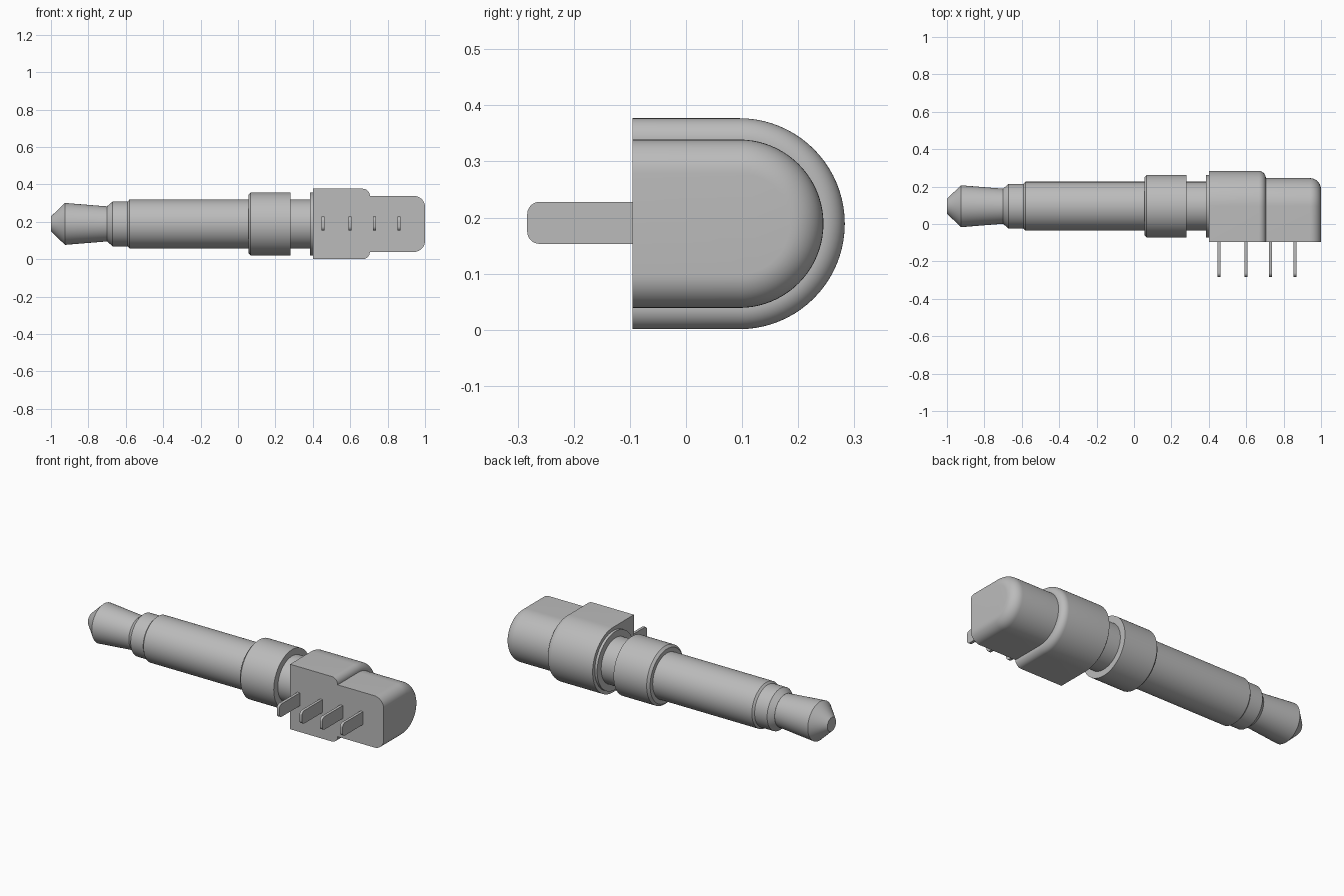
import bpy, bmesh, math
from mathutils import Matrix

cube = bpy.data.objects.get("Cube")
if cube:
    bpy.data.objects.remove(cube, do_unlink=True)

AXIS_Y, AXIS_Z = 0.095, 0.189
FRONT_Y = -0.095

grey = bpy.data.materials.new("plain grey")
grey.use_nodes = True
colour = (0.5, 0.5, 0.5, 1)
grey.diffuse_color = colour
grey.node_tree.nodes["Principled BSDF"].inputs["Base Color"].default_value = colour


def finish(name, bm):
    bmesh.ops.recalc_face_normals(bm, faces=bm.faces)
    mesh = bpy.data.meshes.new(name)
    bm.to_mesh(mesh)
    bm.free()
    mesh.materials.append(grey)
    obj = bpy.data.objects.new(name, mesh)
    bpy.context.collection.objects.link(obj)
    bpy.ops.object.select_all(action='DESELECT')
    obj.select_set(True)
    bpy.context.view_layer.objects.active = obj
    bpy.ops.object.shade_smooth_by_angle(angle=math.radians(28))
    return obj


def circle(r, n=64):
    return [(AXIS_Y + r * math.cos(2 * math.pi * i / n),
             AXIS_Z + r * math.sin(2 * math.pi * i / n)) for i in range(n)]


def d_section(r, n=40):
    """Half circle at the back, straight sides running to a flat front."""
    arc = [math.pi * (i / n - 0.5) for i in range(n + 1)]
    pts = [(AXIS_Y + r * math.cos(a), AXIS_Z + r * math.sin(a)) for a in arc]
    return pts + [(FRONT_Y, AXIS_Z + r), (FRONT_Y, AXIS_Z - r)]


def loft(name, profile, section):
    """Join sections of radius r placed at x, with capped ends."""
    bm = bmesh.new()
    rings = [[bm.verts.new((x, y, z)) for y, z in section(r)] for x, r in profile]
    for a, b in zip(rings, rings[1:]):
        for i in range(len(a)):
            j = (i + 1) % len(a)
            bm.faces.new((a[i], a[j], b[j], b[i]))
    bm.faces.new(rings[0])
    bm.faces.new(rings[-1])
    return finish(name, bm)


def rounded_end(x, r, fillet, steps=10):
    """Profile points of a quarter-round edge finishing at x."""
    angles = [math.pi / 2 * i / steps for i in range(steps + 1)]
    return [(x - fillet + fillet * math.sin(a), r - fillet + fillet * math.cos(a))
            for a in angles]


# Plug turned about the long axis
loft("plug_tip", [(-1, 0.04), (-0.925, 0.112), (-0.68, 0.092)], circle)
loft("plug_ring", [(-0.7, 0.094), (-0.67, 0.12), (-0.57, 0.12)], circle)
loft("plug_sleeve", [(-0.59, 0.12), (-0.58, 0.131), (0.42, 0.131)], circle)
loft("collar", [(0.055, 0.155), (0.068, 0.168), (0.28, 0.168)], circle)
loft("body_lip", [(0.385, 0.168), (0.42, 0.168)], circle)

# Housing with rounded ends and a flat mounting face
loft("housing", [(0.4, 0.188)] + rounded_end(0.705, 0.188, 0.038), d_section)
loft("housing_end", [(0.6, 0.15)] + rounded_end(1, 0.15, 0.06), d_section)

# Flat solder pins with rounded tips
for number, x in enumerate((0.455, 0.6, 0.73, 0.86), 1):
    bm = bmesh.new()
    bmesh.ops.create_cube(bm, size=1, matrix=Matrix.Translation((x, -0.1765, 0.1905))
                          @ Matrix.Diagonal((0.016, 0.213, 0.075, 1)))
    tips = [e for e in bm.edges
            if abs(e.verts[0].co.x - e.verts[1].co.x) > 0.01
            and e.verts[0].co.y < -0.2]
    bmesh.ops.bevel(bm, geom=tips, offset=0.022, segments=6, profile=0.5,
                    affect='EDGES')
    finish("pin_%d" % number, bm)
